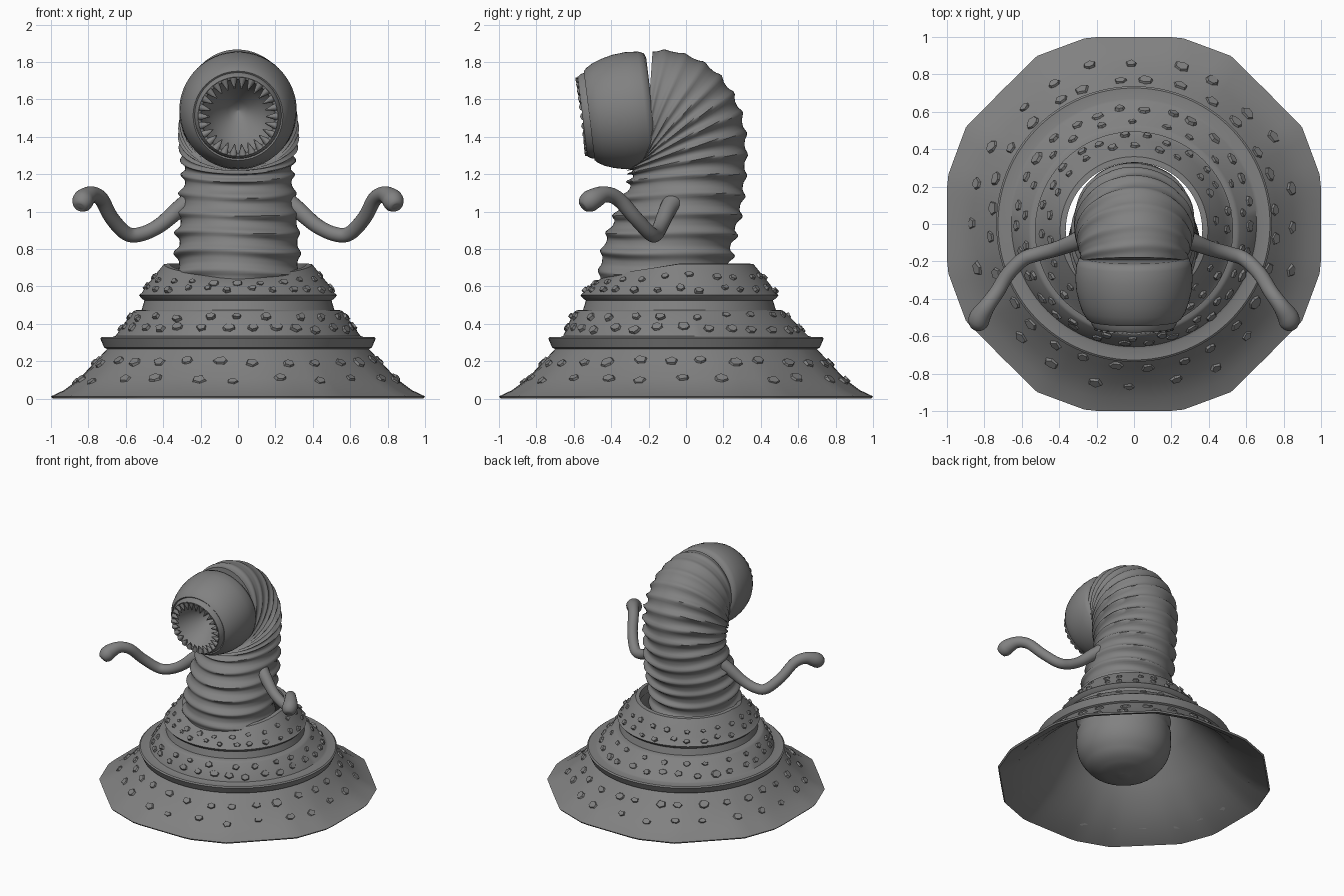
import bpy, bmesh, math, random
from mathutils import Vector, Matrix

random.seed(4)
TAU = math.tau
if "Cube" in bpy.data.objects:
    bpy.data.objects.remove(bpy.data.objects["Cube"])

grey = bpy.data.materials.new("stone_grey")
grey.use_nodes = True
grey.diffuse_color = (0.22, 0.22, 0.22, 1)
grey.node_tree.nodes["Principled BSDF"].inputs["Base Color"].default_value = (0.22, 0.22, 0.22, 1)


def finish(name, bm, angle):
    """Turn a bmesh into a named object, smooth below the given angle."""
    bmesh.ops.recalc_face_normals(bm, faces=bm.faces)
    mesh = bpy.data.meshes.new(name)
    bm.to_mesh(mesh)
    bm.free()
    mesh.materials.append(grey)
    ob = bpy.data.objects.new(name, mesh)
    bpy.context.collection.objects.link(ob)
    bpy.ops.object.select_all(action="DESELECT")
    ob.select_set(True)
    bpy.context.view_layer.objects.active = ob
    bpy.ops.object.shade_smooth_by_angle(angle=math.radians(angle))


def loft(rings, loop=False):
    """Skin a list of equal rings of points, capped unless looped."""
    bm = bmesh.new()
    rows = [[bm.verts.new(p) for p in ring] for ring in rings]
    n = len(rows[0])
    for a, b in list(zip(rows, rows[1:])) + ([(rows[-1], rows[0])] if loop else []):
        for i in range(n):
            j = (i + 1) % n
            bm.faces.new((a[i], a[j], b[j], b[i]))
    if not loop:
        bm.faces.new(rows[0])
        bm.faces.new(rows[-1])
    return bm


def spline(keys, steps):
    """Catmull-Rom samples through tuples of any length."""
    pts = [Vector(k) for k in keys]
    pts = [2 * pts[0] - pts[1]] + pts + [2 * pts[-1] - pts[-2]]
    out = []
    for a, b, c, d in zip(pts, pts[1:], pts[2:], pts[3:]):
        for s in range(steps):
            t = s / steps
            out.append(0.5 * (2 * b + (c - a) * t + (2 * a - 5 * b + 4 * c - d) * t * t
                              + (3 * b - a - 3 * c + d) * t ** 3))
    return out + [pts[-2]]


def ramp(x, lo, hi):
    return min(1, max(0, (x - lo) / (hi - lo)))


# Hollow skirt: sixteen-sided hem, round above, top rim dipping at the front
def skirt_point(r, z, th):
    t = abs((th + TAU / 8) % (TAU / 4) - TAU / 8)
    hem = min(1 / math.cos(t), 1.024 / math.cos(t - 0.354), 1.004 / math.cos(t - TAU / 8))
    r *= 1 + (1 - ramp(z, 0, 0.25)) * (hem - 1)
    shift = -0.035 * ramp(z, 0.33, 0.45)
    dip = 0.06 * max(0, -math.sin(th)) * ramp(z, 0.58, 0.7)
    return Vector((r * math.cos(th), r * math.sin(th) + shift, z - dip))


profile = [(1, 0.012), (0.93, 0.045), (0.85, 0.105), (0.77, 0.19), (0.7, 0.265),
           (0.715, 0.272), (0.737, 0.322), (0.727, 0.33), (0.67, 0.33), (0.655, 0.335),
           (0.565, 0.462), (0.55, 0.472), (0.515, 0.475), (0.5, 0.525), (0.515, 0.535),
           (0.53, 0.553), (0.515, 0.565), (0.485, 0.61), (0.395, 0.72), (0.365, 0.722),
           (0.365, 0.66), (0.47, 0.5), (0.62, 0.31), (0.75, 0.16), (0.9, 0.045), (0.99, 0)]
finish("skirt", loft([[skirt_point(r, z, TAU * i / 96) for i in range(96)]
                      for r, z in profile], loop=True), 35)

# Low irregular studs in staggered rows: radius, height, slope, count, size
rows = [(0.855, 0.1, 0.75, 24, 0.045), (0.765, 0.193, 0.8, 28, 0.046),
        (0.625, 0.375, 0.95, 30, 0.041), (0.58, 0.439, 0.95, 22, 0.032),
        (0.5, 0.588, 0.88, 26, 0.03), (0.448, 0.653, 0.88, 22, 0.03)]
bm = bmesh.new()
for k, (r, z, slope, count, size) in enumerate(rows):
    for i in range(count):
        th = TAU * (i + 0.5 * (k % 2) + random.uniform(-0.15, 0.15)) / count
        normal = Vector((math.cos(th) * math.sin(slope), math.sin(th) * math.sin(slope),
                         math.cos(slope)))
        slide = random.uniform(-0.012, 0.012)
        place = skirt_point(r + slide, z - slide, th)
        s = size * random.uniform(0.8, 1.1)
        made = bmesh.ops.create_cone(
            bm, cap_ends=True, segments=random.choice((5, 6, 7)), radius1=s, radius2=s * 0.72,
            depth=0.026, matrix=Matrix.Translation(place)
            @ normal.to_track_quat("Z", "Y").to_matrix().to_4x4()
            @ Matrix.Diagonal((1, random.uniform(0.65, 0.85), 1, 1))
            @ Matrix.Rotation(random.uniform(0, TAU), 4, "Z"))
        for v in made["verts"]:
            v.co += Vector([random.uniform(-0.003, 0.003) for _ in range(3)])
finish("skirt_studs", bm, 25)

# Ribbed body: y, z, tilt in degrees and radius, bending forward at the top
spine = [(-0.12, 0.08, 0, 0.03), (-0.12, 0.11, 0, 0.18), (-0.12, 0.18, 0, 0.285),
         (-0.12, 0.33, 0, 0.355), (-0.115, 0.65, 0, 0.348), (-0.095, 0.82, 0, 0.345),
         (-0.04, 1.0, 2, 0.335), (0.01, 1.2, 6, 0.31), (0, 1.37, 25, 0.33),
         (-0.055, 1.485, 50, 0.338), (-0.14, 1.545, 72, 0.322), (-0.2, 1.552, 86, 0.307)]
rings, length, last = [], 0, None
for y, z, tilt, r in spline(spine, 16):
    a = math.radians(tilt)
    back = Vector((0, y + r * math.cos(a), z + r * math.sin(a)))
    length += (back - last).length if last else 0
    last = back
    amp = 0.018 * ramp(z, 0.4, 0.6) * (1 - 0.65 * ramp(tilt, 30, 65))
    width = 0.94 + 0.05 * (1 - ramp(z, 0.35, 0.6)) - 0.03 * ramp(tilt, 20, 50)
    ring = []
    for i in range(64):
        th = TAU * i / 64
        phase = TAU * length / 0.112 + 0.9 * math.sin(th) + 0.6 * math.sin(2 * th + z * 4)
        ridge = math.cos(phase) + 0.25 * math.cos(2 * phase)
        rr = r + amp * ridge * (0.75 + 0.25 * math.sin(3 * th + 5 * z))
        u, v = width * rr * math.cos(th), rr * math.sin(th)
        ring.append((u, y + v * math.cos(a), z + v * math.sin(a)))
    rings.append(ring)
finish("ribbed_body", loft(rings), 60)

# Head: lathed hood, lip and funnel mouth, facing slightly down
head_frame = Matrix.Translation((0, -0.17, 1.555)) @ Matrix.Rotation(math.radians(97), 4, "X")
hood = [(0.01, 0.27), (0.02, 0.296), (0.05, 0.309), (0.12, 0.314), (0.19, 0.308),
        (0.25, 0.294), (0.3, 0.276), (0.335, 0.255), (0.35, 0.24), (0.345, 0.232),
        (0.37, 0.226), (0.386, 0.214), (0.382, 0.2), (0.34, 0.19), (0.25, 0.13),
        (0.16, 0.055), (0.12, 0.004)]
bm = loft([[(r * math.cos(TAU * i / 64), r * math.sin(TAU * i / 64), d) for i in range(64)]
           for d, r in hood])
bm.transform(head_frame)
finish("head", bm, 50)

# Ring of inward teeth
bm = bmesh.new()
for i in range(26):
    spin = Matrix.Rotation(TAU * i / 26, 4, "Z")
    lean = Matrix.Rotation(math.radians(-80), 4, "Y")
    bmesh.ops.create_cone(bm, cap_ends=True, segments=8, radius1=0.022, radius2=0.003,
                          depth=0.06, matrix=head_frame @ spin
                          @ Matrix.Translation((0.18, 0, 0.383)) @ lean)
finish("teeth", bm, 50)

# Curling arms with swollen tips: x, y, z and radius
arm = [(0.26, -0.07, 1.05, 0.055), (0.325, -0.1, 1.005, 0.046), (0.42, -0.135, 0.925, 0.04),
       (0.515, -0.16, 0.88, 0.039), (0.595, -0.19, 0.882, 0.039), (0.675, -0.27, 0.965, 0.039),
       (0.73, -0.36, 1.065, 0.04), (0.78, -0.43, 1.092, 0.043), (0.82, -0.49, 1.07, 0.055),
       (0.833, -0.525, 1.048, 0.055), (0.842, -0.55, 1.03, 0.036), (0.844, -0.555, 1.026, 0.012)]
for side, name in ((1, "left_arm"), (-1, "right_arm")):
    path = spline(arm, 6)
    rings = []
    for i, p in enumerate(path):
        tangent = (path[min(i + 1, len(path) - 1)] - path[max(i - 1, 0)]).to_3d().normalized()
        u = tangent.cross(Vector((0.5, 1, 0))).normalized()
        v = tangent.cross(u)
        ring = [p.to_3d() + p[3] * (u * math.cos(TAU * j / 20) + v * math.sin(TAU * j / 20))
                for j in range(20)]
        rings.append([(side * q.x, q.y, q.z) for q in ring])
    finish(name, loft(rings), 60)
